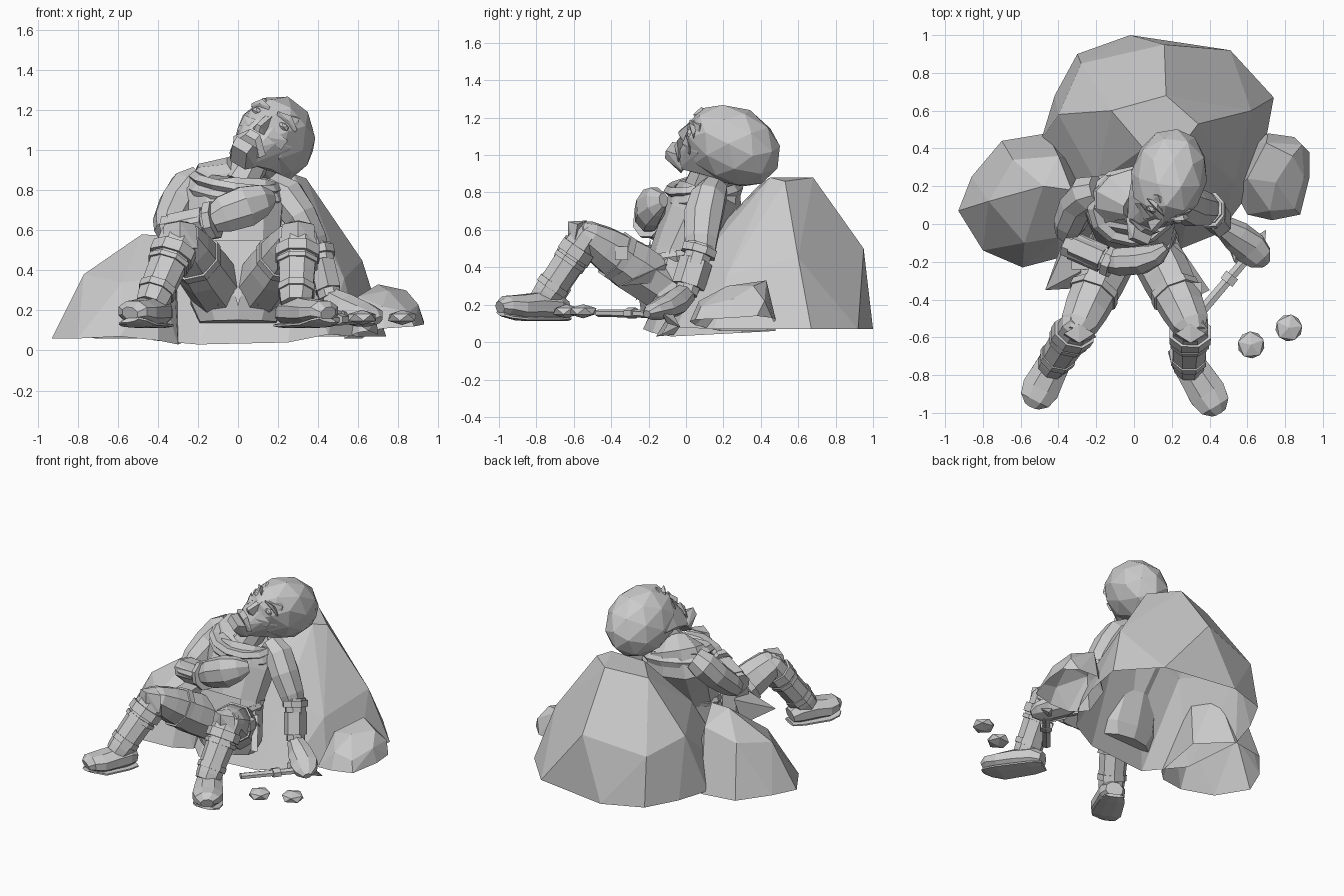
import bpy, bmesh, math
from mathutils import Vector, Matrix

cube = bpy.data.objects.get("Cube")
if cube:
    bpy.data.objects.remove(cube)

GREY = (0.6, 0.6, 0.6, 1)
stone_grey = bpy.data.materials.new("stone_grey")
stone_grey.use_nodes = True
stone_grey.diffuse_color = GREY
for node in stone_grey.node_tree.nodes:
    if node.type == 'BSDF_PRINCIPLED':
        node.inputs["Base Color"].default_value = GREY
        node.inputs["Roughness"].default_value = 0.8


def finish(name, bm):
    bmesh.ops.recalc_face_normals(bm, faces=bm.faces[:])
    mesh = bpy.data.meshes.new(name)
    bm.to_mesh(mesh)
    bm.free()
    mesh.materials.append(stone_grey)
    obj = bpy.data.objects.new(name, mesh)
    bpy.context.scene.collection.objects.link(obj)


def hull(name, points, open_below=False):
    """Faceted convex solid around a few points, or a shell without its underside."""
    bm = bmesh.new()
    for p in points:
        bm.verts.new(p)
    bmesh.ops.convex_hull(bm, input=bm.verts[:])
    loose = [v for v in bm.verts if not v.link_faces]
    bmesh.ops.delete(bm, geom=loose, context='VERTS')
    bmesh.ops.dissolve_limit(bm, angle_limit=math.radians(4),
                             verts=bm.verts[:], edges=bm.edges[:])
    if open_below:
        bmesh.ops.recalc_face_normals(bm, faces=bm.faces[:])
        under = [f for f in bm.faces if f.normal.z < -0.6]
        bmesh.ops.delete(bm, geom=under, context='FACES')
    finish(name, bm)


def tube(name, rings, sides=8, side=(1, 0, 0)):
    """Loft through (centre, half width, half height) rings."""
    bm = bmesh.new()
    loops = []
    for i, (c, w, h) in enumerate(rings):
        ahead = Vector(rings[min(i + 1, len(rings) - 1)][0])
        behind = Vector(rings[max(i - 1, 0)][0])
        t = (ahead - behind).normalized()
        u = Vector(side)
        u = (u - t * u.dot(t)).normalized()
        v = t.cross(u)
        angles = [math.tau * (k + 0.5) / sides for k in range(sides)]
        loops.append([bm.verts.new(Vector(c) + u * w * math.cos(a) + v * h * math.sin(a))
                      for a in angles])
    for a, b in zip(loops, loops[1:]):
        for k in range(sides):
            n = (k + 1) % sides
            bm.faces.new((a[k], a[n], b[n], b[k]))
    bm.faces.new(loops[0])
    bm.faces.new(loops[-1])
    finish(name, bm)


def ball(name, matrix, detail=2):
    bm = bmesh.new()
    bmesh.ops.create_icosphere(bm, subdivisions=detail, radius=1, matrix=matrix)
    finish(name, bm)


def band(name, centre, rx, ry, thick, height, tilt=(0, 0, 0)):
    """Wrapped ring of cloth or leather."""
    bpy.ops.mesh.primitive_torus_add(major_segments=12, minor_segments=5, major_radius=1,
                                     minor_radius=thick, location=centre,
                                     rotation=[math.radians(a) for a in tilt])
    obj = bpy.context.object
    obj.name = name
    obj.scale = (rx, ry, height / thick)
    obj.data.materials.append(stone_grey)


def between(a, b, f):
    return Vector(a).lerp(Vector(b), f)


def cuff(name, a, b, f0, f1, w, h, side=(1, 0, 0), sides=8):
    tube(name, [(between(a, b, f0), w, h), (between(a, b, f1), w, h)], sides, side)


# Boulders
hull("large_boulder", [
    (.34, .53, .86), (.28, .45, .88), (.17, .68, .88), (-.12, .6, .85), (.05, .4, .85),
    (.12, .22, .66), (-.28, .85, .42), (.16, .95, .5), (.62, .6, .45), (-.4, .58, .5),
    (.53, .22, .36), (.3, .13, .5), (-.2, .22, .56), (-.02, 1, .07), (.2, .97, .07),
    (.51, .92, .07), (.74, .67, .07), (.69, .4, .07), (.6, .15, .07), (.45, -.05, .08),
    (.25, -.13, .04), (-.2, -.16, .03), (-.13, -.06, 0), (-.42, .05, .05),
    (-.49, .45, .08), (-.42, .68, .08), (-.3, .9, .08)], True)
hull("right_boulder", [
    (-.93, .07, .06), (-.86, .25, .07), (-.7, .44, .06), (-.46, .48, .06), (-.25, .3, .05),
    (-.3, -.08, .03), (-.4, -.18, .05), (-.59, -.23, .07), (-.8, -.14, .06), (-.51, .4, 0),
    (-.77, .12, .38), (-.64, .34, .42), (-.48, .2, .58), (-.33, .18, .57), (-.58, -.1, .34),
    (-.4, -.07, .36), (-.4, .36, .48)], True)
hull("left_boulder", [
    (.62, .43, .06), (.71, .48, .12), (.85, .46, .13), (.93, .38, .14), (.93, .25, .13),
    (.88, .05, .12), (.73, .02, .11), (.6, .05, .09), (.53, .18, .06), (.7, .43, .33),
    (.84, .36, .3), (.6, .24, .27), (.75, .22, .3), (.9, .25, .23), (.89, .42, .22),
    (.72, .07, .22), (.85, .08, .19)], True)
for i, (x, y, r) in enumerate([(.62, -.64, .08), (.82, -.55, .08)]):
    ball(f"pebble_{i + 1}", Matrix.Translation((x, y, .165)) @ Matrix.Rotation(i + .4, 4, 'Z')
         @ Matrix.Diagonal((r, r, .038, 1)), 1)

# Torso, clothing and belt
tube("torso", [((0, -.12, .14), .2, .12), ((0, -.11, .24), .25, .15), ((0, -.04, .48), .21, .15),
               ((-.01, .05, .66), .24, .18), ((-.02, .13, .79), .27, .18),
               ((-.02, .14, .86), .2, .15), ((.02, .11, .9), .1, .09)], 10)
tube("neck", [((0, .08, .82), .1, .1), ((.06, .12, .92), .085, .09), ((.12, .17, 1), .09, .1)])
band("collar", (-.01, .08, .84), .2, .17, .2, .03, (10, 8, 0))
band("shoulder_wrap", (-.01, .1, .79), .22, .18, .16, .04, (10, 7, 0))
band("belt", (0, -.05, .46), .205, .15, .1, .03, (8, 0, 0))
for i, x in enumerate((-.1, 0, .1)):
    hull(f"front_flap_{i + 1}", [(x - .06, -.19, .55), (x + .06, -.19, .55), (x - .05, -.23, .4),
                                 (x + .05, -.23, .4), (x, -.27, .22), (x, -.19, .3)])
hull("right_coat_tail", [(-.34, -.06, .5), (-.28, -.25, .5), (-.47, -.35, .36), (-.38, -.1, .32),
                         (-.3, -.34, .4)])
hull("left_coat_tail", [(.19, -.1, .42), (.23, -.1, .42), (.4, -.35, .3), (.36, -.37, .3),
                        (.22, -.14, .32)])
hull("hip_pouch", [(x, y, z) for x in (-.33, -.22) for y in (-.24, -.1) for z in (.38, .52)])

# Legs, boots and straps


def leg(name, hip, knee, ankle, toe):
    tube(name + "_thigh", [(hip, .14, .14), (between(hip, knee, .4), .135, .145),
                           (between(hip, knee, .8), .12, .115), (knee, .105, .085),
                           (between(hip, knee, 1.12), .06, .05)])
    tube(name + "_shin", [(between(knee, ankle, -.12), .07, .05), (knee, .1, .085),
                          (between(knee, ankle, .3), .1, .09), (between(knee, ankle, .6), .095, .088),
                          (ankle, .088, .085), (between(knee, ankle, 1.12), .08, .08)])
    cuff(name + "_boot_top", knee, ankle, .2, .36, .118, .102)
    cuff(name + "_boot_band", knee, ankle, .4, .47, .11, .097)
    cuff(name + "_ankle_strap", knee, ankle, .82, .92, .098, .095)
    cuff(name + "_thigh_strap", hip, knee, .55, .63, .137, .14)
    hull(name + "_knee_pad", [Vector(knee) + Vector(p) for p in (
        (-.09, -.07, -.06), (.09, -.07, -.06), (-.08, -.05, .06), (.08, -.05, .06),
        (0, -.1, .075), (0, -.1, -.05), (0, 0, .08))])

    def foot(part, rows):
        rings = []
        for f, z, w, h in rows:
            c = between(ankle, toe, f)
            c.z = z
            rings.append((c, w, h))
        tube(name + part, rings)
    foot("_boot", [(-.36, .175, .06, .05), (-.15, .19, .088, .075), (.25, .192, .098, .076),
                   (.62, .188, .108, .068), (.88, .196, .088, .055), (1, .185, .045, .035)])
    foot("_sole", [(-.38, .125, .065, .012), (-.1, .125, .09, .014), (.6, .128, .106, .014),
                   (.88, .143, .084, .013), (.98, .153, .05, .012)])


leg("left", (.1, -.13, .3), (.3, -.53, .57), (.29, -.74, .26), (.45, -.995, .18))
leg("right", (-.1, -.13, .3), (-.29, -.53, .57), (-.42, -.73, .26), (-.54, -.96, .18))
hull("thigh_buckle", [(x, y, z) for x in (.28, .36) for y in (-.38, -.31) for z in (.44, .51)])

# Right arm folded across the chest
tube("right_upper_arm", [((-.19, .18, .85), .08, .08), ((-.25, .16, .81), .1, .1),
                         ((-.3, .1, .73), .09, .1), ((-.34, .0, .64), .08, .09),
                         ((-.36, -.06, .59), .06, .06)], 8, (0, 1, 0))
elbow, wrist, up = (-.36, -.1, .6), (-.13, -.2, .65), (0, 0, 1)
tube("right_forearm", [(elbow, .075, .075), (wrist, .07, .065)], 8, up)
cuff("right_bracer", elbow, wrist, .15, .85, .085, .075, up, 6)
cuff("right_wrist_cuff", elbow, wrist, .92, 1.08, .1, .085, up)
tube("right_hand", [(wrist, .07, .06), ((-.07, -.2, .68), .1, .08), ((.04, -.19, .72), .11, .08),
                    ((.12, -.16, .75), .085, .06), ((.17, -.12, .76), .04, .03)], 8, up)

# Left arm resting on the ground
tube("left_upper_arm", [((.16, .15, .82), .08, .08), ((.24, .12, .77), .1, .1),
                        ((.31, .09, .67), .11, .09), ((.37, .08, .55), .095, .08),
                        ((.4, .08, .47), .08, .065)], 8, (0, 1, 0))
elbow, wrist = (.4, .08, .52), (.46, 0, .26)
tube("left_forearm", [(elbow, .07, .08), (wrist, .06, .065)])
cuff("left_elbow_cuff", elbow, wrist, .05, .2, .08, .1)
cuff("left_bracer", elbow, wrist, .32, .85, .07, .09, (1, 0, 0), 6)
tube("left_hand", [(wrist, .055, .06), ((.54, -.06, .21), .085, .075), ((.62, -.13, .18), .095, .06),
                   ((.67, -.18, .165), .075, .045), ((.7, -.21, .15), .03, .02)])
hull("left_thumb", [(.5, -.06, .22), (.53, -.2, .19), (.55, -.22, .14), (.49, -.1, .14), (.57, -.1, .2)])

# Weapon in the left hand
tube("weapon_shaft", [((.35, -.47, .155), .03, .02), ((.64, -.13, .15), .028, .022)], 6)
tube("weapon_grip", [((.49, -.31, .155), .045, .03), ((.52, -.27, .155), .045, .03)], 6)
hull("weapon_spike", [(.7, -.03, .08), (.62, -.08, .17), (.69, -.13, .16), (.65, -.1, .1), (.6, -.12, .13)])

# Head, built in its own tilted frame: x side, y forward, z up
top = Vector((.58, .3, .77)).normalized()
forward = Vector((-.17, -.9, .38))
forward = (forward - top * forward.dot(top)).normalized()
across = forward.cross(top)
frame = Matrix((across, forward, top)).transposed().to_4x4()
frame.translation = (.185, .25, 1.05)


def face_part(name, points, mirror=True):
    """Hull in the head frame, closed over both halves when mirrored."""
    both = list(points) + ([(-x, y, z) for x, y, z in points] if mirror else [])
    hull(name, [frame @ Vector(p) for p in both])


ball("skull", frame @ Matrix.Diagonal((.195, .27, .22, 1)))
face_part("face", [(.11, .19, .1), (.15, .14, -.04), (.1, .215, -.08), (.12, .11, -.18),
                   (.06, .22, -.25), (.05, .25, -.16), (.14, 0, -.14), (.05, .24, .06)])
face_part("nose", [(.015, .25, .04), (.035, .25, -.09), (.012, .3, -.075), (.015, .275, -.1)])
face_part("moustache", [(.03, .285, -.11), (.1, .23, -.17), (.08, .23, -.2), (.03, .29, -.15)])
face_part("beard", [(.06, .25, -.17), (.05, .32, -.19), (.045, .31, -.24), (.08, .19, -.24),
                    (.045, .2, -.28)])
for label, s in (("left", 1), ("right", -1)):
    face_part(label + "_brow", [(s * x, y, z) for x, y, z in (
        (.025, .25, .035), (.025, .265, .05), (.09, .25, .07), (.14, .2, .04),
        (.135, .19, .025), (.09, .24, .045), (.08, .2, .06))], False)
    face_part(label + "_cheek", [(s * x, y, z) for x, y, z in (
        (.05, .25, -.04), (.135, .2, -.035), (.13, .18, -.09), (.06, .25, -.09),
        (.09, .18, -.07))], False)
    ball(label + "_eye", frame @ Matrix.Translation((s * .08, .225, .008))
         @ Matrix.Diagonal((.036, .025, .02, 1)), 1)
